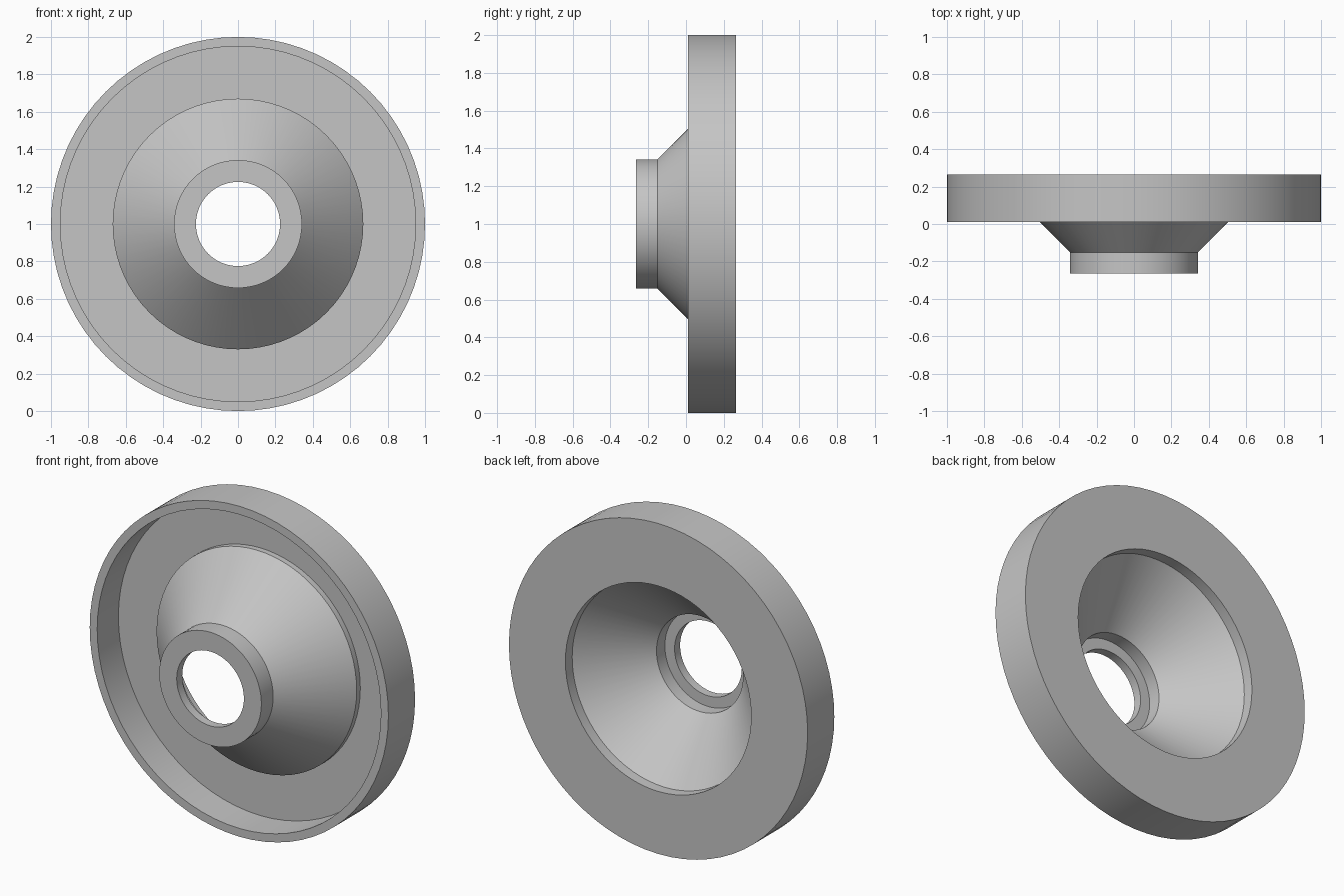
import bpy, bmesh, math
from mathutils import Vector

cube = bpy.data.objects.get("Cube")
if cube:
    bpy.data.objects.remove(cube, do_unlink=True)

SEGMENTS = 72

# Single light grey finish
grey = bpy.data.materials.new("light_grey")
grey.use_nodes = True
colour = (0.56, 0.56, 0.56, 1)
grey.diffuse_color = colour
grey.node_tree.nodes["Principled BSDF"].inputs["Base Color"].default_value = colour


def lathe(name, profile):
    """Revolve a closed (radius, y) profile about the y axis at z = 1."""
    bm = bmesh.new()
    verts = [bm.verts.new((0, y, 1 + r)) for r, y in profile]
    edges = [bm.edges.new((a, b)) for a, b in zip(verts, verts[1:] + verts[:1])]
    bmesh.ops.spin(bm, geom=verts + edges, cent=Vector((0, 0, 1)), axis=(0, 1, 0),
                   angle=math.tau, steps=SEGMENTS, use_merge=True)
    bmesh.ops.remove_doubles(bm, verts=bm.verts, dist=1e-5)
    bmesh.ops.recalc_face_normals(bm, faces=bm.faces)
    mesh = bpy.data.meshes.new(name)
    bm.to_mesh(mesh)
    bm.free()
    mesh.materials.append(grey)
    obj = bpy.data.objects.new(name, mesh)
    bpy.context.collection.objects.link(obj)
    return obj


# Thin-walled flanged cup: hub, cone, back plate and forward rim in one section
outside = [
    (0.225, -0.265), (0.342, -0.265),   # hub front face
    (0.342, -0.152), (0.67, 0.178),     # hub side, cone
    (0.67, 0.213), (0.95, 0.213),       # cone foot, plate front
    (0.95, 0.01), (1.0, 0.01),          # rim inside and lip
]
inside = [
    (1.0, 0.265), (0.622, 0.265),       # rim side, plate back
    (0.622, 0.2), (0.29, -0.132),       # bore mouth, inner cone
    (0.29, -0.212), (0.225, -0.212),    # hub counterbore, step
]
body = lathe("flanged_cup", outside + inside)

bpy.context.view_layer.objects.active = body
body.select_set(True)
bpy.ops.object.shade_smooth_by_angle(angle=math.radians(30))
